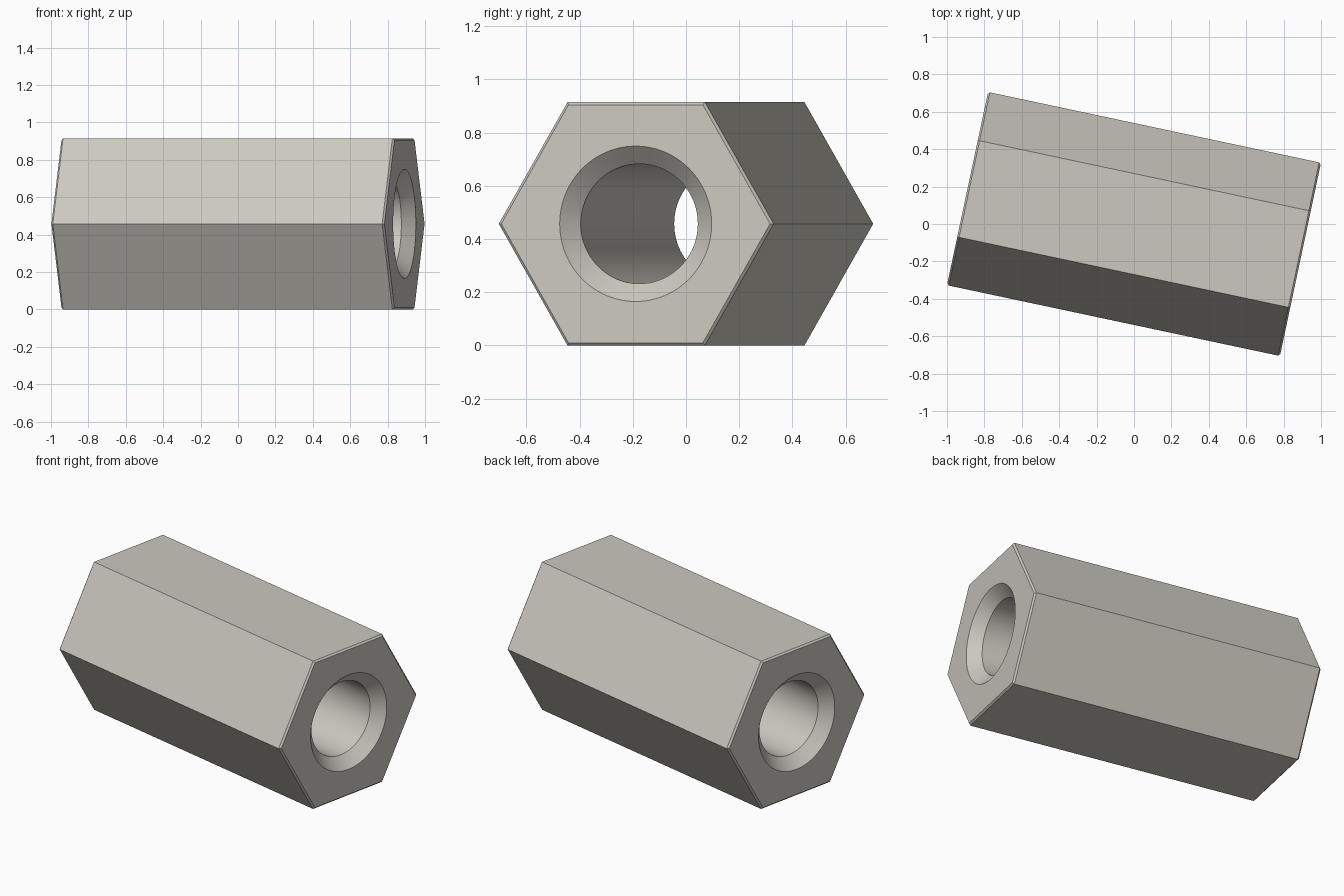
import bpy, bmesh, math

if "Cube" in bpy.data.objects:
    bpy.data.objects.remove(bpy.data.objects["Cube"], do_unlink=True)

HALF_LENGTH = 0.91
HEX_RADIUS = 0.528          # centre to corner
EDGE_CHAMFER = 0.01
BORE_RADIUS = 0.225
MOUTH_RADIUS = 0.292        # countersink at each end
MOUTH_DEPTH = 0.065
HEIGHT = HEX_RADIUS * math.sqrt(3)

bm = bmesh.new()


def ring(x, radius, sides):
    """Closed loop of vertices around the x axis."""
    step = 2 * math.pi / sides
    return [bm.verts.new((x, radius * math.cos(i * step), radius * math.sin(i * step)))
            for i in range(sides)]


def loft(sections, sides, smooth):
    """Skin a row of rings and return the first and last ring."""
    rings = [ring(x, r, sides) for x, r in sections]
    for a, b in zip(rings, rings[1:]):
        for i in range(sides):
            j = (i + 1) % sides
            bm.faces.new((a[i], a[j], b[j], b[i])).smooth = smooth
    return rings[0], rings[-1]


def mirrored(half):
    return half + [(-x, r) for x, r in reversed(half)]


# Hexagonal body with a fine chamfer at both ends
inset = HEX_RADIUS - EDGE_CHAMFER / math.cos(math.pi / 6)
outer = loft(mirrored([(-HALF_LENGTH, inset),
                       (EDGE_CHAMFER - HALF_LENGTH, HEX_RADIUS)]), 6, False)

# Through bore with countersunk mouths
inner = loft(mirrored([(-HALF_LENGTH, MOUTH_RADIUS),
                       (MOUTH_DEPTH - HALF_LENGTH, BORE_RADIUS)]), 96, True)

# Flat end faces between the hexagon and the bore
for hexagon, circle in zip(outer, inner):
    rim = set(hexagon) | set(circle)
    edges = [e for e in bm.edges if e.is_boundary and set(e.verts) <= rim]
    bmesh.ops.triangle_fill(bm, edges=edges, use_beauty=True)

bmesh.ops.recalc_face_normals(bm, faces=bm.faces[:])
mesh = bpy.data.meshes.new("hex_standoff")
bm.to_mesh(mesh)
bm.free()

standoff = bpy.data.objects.new("hex_standoff", mesh)
bpy.context.collection.objects.link(standoff)
standoff.location.z = HEIGHT / 2
standoff.rotation_euler.z = math.radians(-12)

# Warm grey metal
colour = (0.60, 0.58, 0.52, 1)
metal = bpy.data.materials.new("warm_grey")
metal.use_nodes = True
metal.diffuse_color = colour
metal.node_tree.nodes["Principled BSDF"].inputs["Base Color"].default_value = colour
mesh.materials.append(metal)

# Smooth bore, crisp edges everywhere else
bpy.ops.object.select_all(action="DESELECT")
standoff.select_set(True)
bpy.context.view_layer.objects.active = standoff
bpy.ops.object.shade_smooth_by_angle(angle=math.radians(20))
